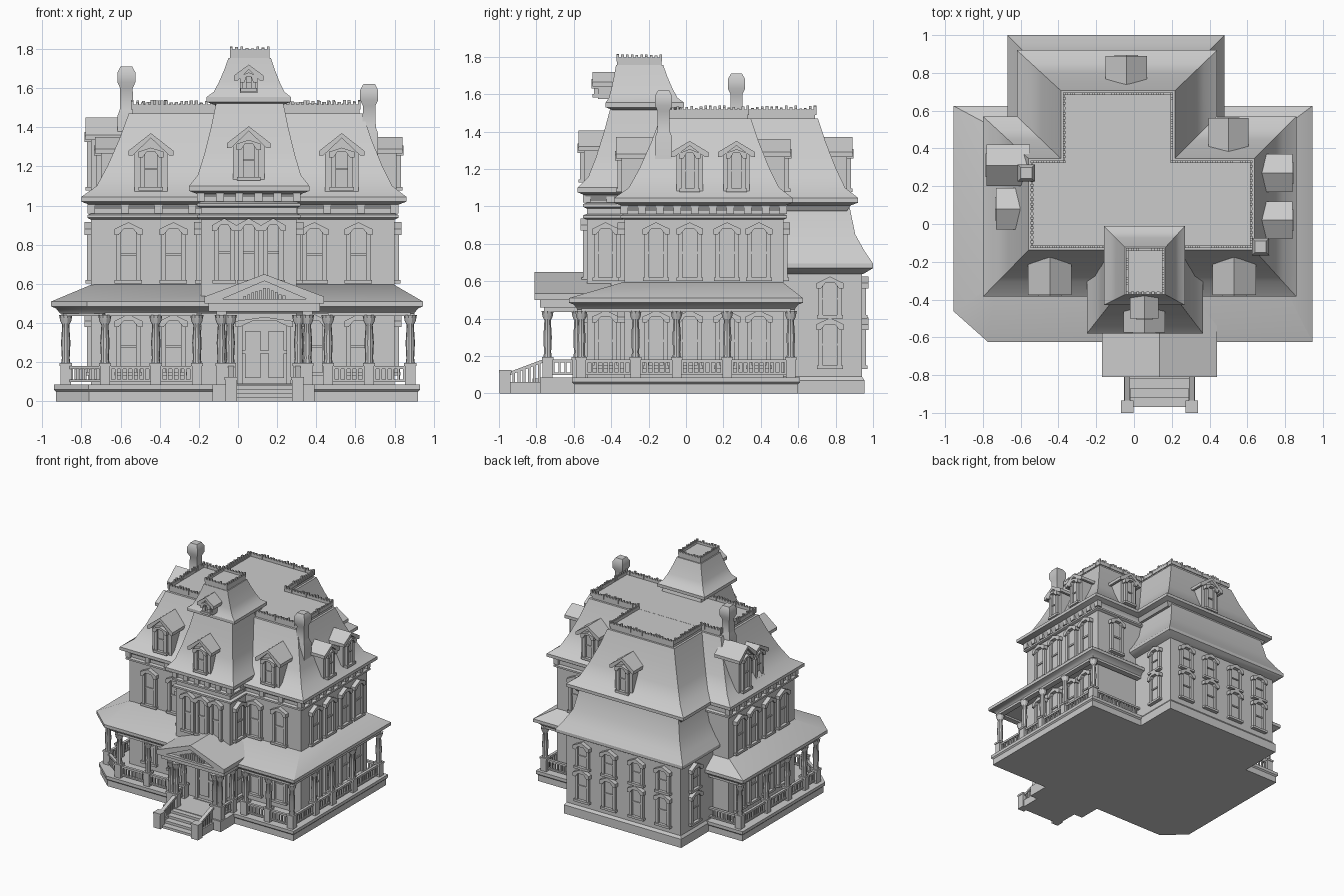
import bpy, bmesh, math, random
from mathutils import Vector, Matrix

random.seed(4)
cube = bpy.data.objects.get("Cube")
if cube:
    bpy.data.objects.remove(cube, do_unlink=True)

stone = bpy.data.materials.new("stone grey")
stone.use_nodes = True
stone.diffuse_color = (0.6, 0.6, 0.6, 1)
stone.node_tree.nodes["Principled BSDF"].inputs["Base Color"].default_value = (0.6, 0.6, 0.6, 1)

parts = {}
FRONT, RIGHT, BACK, LEFT = 0, math.pi / 2, math.pi, -math.pi / 2


# ---- helpers -------------------------------------------------------------
def loft(part, loops, m=Matrix()):
    """Skin a stack of equal closed loops and cap both ends."""
    bm = parts.setdefault(part, bmesh.new())
    rings = [[bm.verts.new(m @ Vector(p)) for p in loop] for loop in loops]
    n = len(rings[0])
    for a, b in zip(rings, rings[1:]):
        for i in range(n):
            j = (i + 1) % n
            bm.faces.new((a[i], a[j], b[j], b[i]))
    bm.faces.new(rings[0][::-1])
    bm.faces.new(rings[-1])


def rect(r, z, grow=0):
    x0, x1, y0, y1 = r
    x0, x1, y0, y1 = x0 - grow, x1 + grow, y0 - grow, y1 + grow
    return [(x0, y0, z), (x1, y0, z), (x1, y1, z), (x0, y1, z)]


def box(part, r, z0, z1, m=Matrix()):
    loft(part, [rect(r, z0), rect(r, z1)], m)


def post(part, x, y, half, z0, z1):
    box(part, (x - half, x + half, y - half, y + half), z0, z1)


def beam(part, p, q, width, height):
    p, q = Vector(p), Vector(q)
    s = (q - p).cross(Vector((0, 0, 1))).normalized() * width / 2
    up = Vector((0, 0, height))
    loft(part, [[e - s, e + s, e + s + up, e - s + up] for e in (p, q)])


def extrude_y(part, outline, y0, y1, m=Matrix()):
    loft(part, [[(x, y, z) for x, z in outline] for y in (y0, y1)], m)


def place(x, y, facing):
    return Matrix.Translation((x, y, 0)) @ Matrix.Rotation(facing, 4, 'Z')


def mansard(part, eave, deck, z0, z1, lip=0.015):
    curve = [(0, 0), (0.3, 0.13), (0.52, 0.38), (0.75, 0.7), (0.93, 1)]
    loops = [rect(eave, z0 - 0.07, -0.06), rect(eave, z0 - 0.04, -0.04), rect(eave, z0 - 0.025)]
    for t, h in curve:
        loops.append(rect([a + (b - a) * t for a, b in zip(eave, deck)], z0 + (z1 - z0) * h))
    loft(part, loops + [rect(deck, z1, lip - 0.015), rect(deck, z1 + 0.025, lip - 0.015)])


def window(x, y, facing, z, w=0.1, h=0.26, hood=0.05, part="windows"):
    m, a = place(x, y, facing), w / 2
    box(part, (-a, a, -0.006, 0.01), z, z + h, m)
    for s in (-1, 1):
        c = s * a
        box(part, (c - 0.012, c + 0.012, -0.022, 0.01), z, z + h, m)
    box(part, (-a, a, -0.014, 0.01), z + h * 0.48, z + h * 0.53, m)
    box(part, (-a - 0.02, a + 0.02, -0.03, 0.01), z - 0.018, z, m)
    b, t = a + 0.022, z + h
    extrude_y(part, [(-b, t - 0.03), (-a, t - 0.03), (-a * 0.5, t), (a * 0.5, t), (a, t - 0.03),
                     (b, t - 0.03), (b, t), (0, t + hood * 0.7), (-b, t)], -0.035, 0.01, m)


def dormer(x, y, facing, z, w, wall, rise, depth):
    m, a = place(x, y, facing), w / 2
    top, b = z + wall, w / 2 + 0.03
    extrude_y("dormers", [(-a, z), (a, z), (a, top), (0, top + rise - 0.02), (-a, top)], 0, depth, m)
    extrude_y("dormer_roofs", [(-b, top - 0.025), (-b + 0.02, top - 0.025), (0, top + rise - 0.025),
                               (b - 0.02, top - 0.025), (b, top - 0.025), (b, top), (0, top + rise),
                               (-b, top)], -0.03, depth, m)
    window(x, y, facing, z + 0.025, w * 0.5, wall - 0.03, 0.03, "dormer_windows")


def lathe(part, x, y, profile, sides=10):
    loft(part, [[(x + r * math.cos(i * math.tau / sides), y + r * math.sin(i * math.tau / sides), z)
                 for i in range(sides)] for r, z in profile])


def column(x, y):
    post("porch_columns", x, y, 0.026, 0.07, 0.18)
    post("porch_columns", x, y, 0.031, 0.18, 0.195)
    lathe("porch_columns", x, y, [(0.024, 0.19), (0.02, 0.22), (0.024, 0.3), (0.018, 0.39),
                                  (0.028, 0.41), (0.034, 0.44)])


def railing(p, q):
    p, q = Vector(p), Vector(q)
    for z, h in ((0.1, 0.012), (0.165, 0.016)):
        beam("porch_railing", (*p, z), (*q, z), 0.022, h)
    n = max(2, int((q - p).length / 0.028))
    for i in range(1, n):
        c = p.lerp(q, i / n)
        post("porch_railing", c.x, c.y, 0.006, 0.1, 0.17)


def cresting(part, points, z, height):
    for p, q in zip(points, points[1:]):
        p, q = Vector(p), Vector(q)
        beam(part, (*p, z), (*q, z), 0.012, height * 0.6)
        n = max(2, int((q - p).length / 0.025))
        for i in range(n + 1):
            c = p.lerp(q, i / n)
            post(part, c.x, c.y, 0.007, z, z + height * random.uniform(0.75, 1.1))


# ---- walls and foundation ---------------------------------------------------
main, wing, tower = (-0.75, 0.8, -0.33, 0.52), (-0.61, 0.42, 0.3, 0.94), (-0.19, 0.3, -0.53, 0.1)
box("main_walls", main, 0, 1.0)
box("wing_walls", wing, 0, 0.7)
box("tower_walls", tower, 0, 1.05)
loft("wing_base", [rect(wing, 0, 0.015), rect(wing, 0.07, 0.015), rect(wing, 0.09)])
for r, z in ((main, 0.93), (tower, 0.93), (tower, 0.99)):
    loft("wall_bands", [rect(r, z, 0.005), rect(r, z + 0.008, 0.02), rect(r, z + 0.022, 0.02), rect(r, z + 0.03)])


def porch_outline(g, z):
    return [(-0.93 - g, -0.45 - g / 2, z), (-0.76 - g / 2, -0.6 - g, z), (0.92 + g, -0.6 - g, z),
            (0.92 + g, 0.6 + g, z), (-0.93 - g, 0.6 + g, z)]


loft("porch_floor", [porch_outline(0, 0), porch_outline(0, 0.05), porch_outline(0.01, 0.06), porch_outline(0.01, 0.085)])
box("porch_floor", (-0.13, 0.39, -0.78, -0.5), 0, 0.085)

# ---- roofs ------------------------------------------------------------------
mansard("main_roof", (-0.8, 0.86, -0.385, 0.57), (-0.54, 0.62, -0.12, 0.33), 1.045, 1.47)
mansard("wing_roof", (-0.62, 0.44, 0.1, 0.92), (-0.37, 0.2, 0.2, 0.69), 1.045, 1.469)
mansard("tower_roof", (-0.25, 0.365, -0.58, 0.14), (-0.1, 0.22, -0.39, -0.05), 1.1, 1.53)
mansard("cupola_roof", (-0.16, 0.27, -0.43, -0.01), (-0.04, 0.16, -0.37, -0.13), 1.555, 1.755)
loft("wing_skirt_roof", [rect(wing, 0.64, 0.01), rect(wing, 0.67, 0.06), rect(wing, 0.695, 0.06),
                         rect(wing, 0.76, 0.015), rect(wing, 0.85, -0.035), rect(wing, 1.02, -0.07)])
inner = [(-0.74, -0.32), (-0.73, -0.32), (0.79, -0.32), (0.79, 0.51), (-0.74, 0.51)]
loft("porch_roof", [porch_outline(-0.02, 0.45), porch_outline(0, 0.475), porch_outline(0.025, 0.485),
                    porch_outline(0.025, 0.51), [(x, y, 0.6) for x, y in inner]])

# entry gable with recessed pediment
extrude_y("entry_gable", [(-0.15, 0.46), (0.42, 0.46), (0.42, 0.53), (0.135, 0.635), (-0.15, 0.53)], -0.78, -0.4)
extrude_y("entry_gable", [(-0.17, 0.51), (-0.17, 0.535), (0.135, 0.65), (0.44, 0.535), (0.44, 0.51),
                          (0.38, 0.51), (0.135, 0.615), (-0.11, 0.51)], -0.81, -0.4)
box("entry_gable", (-0.17, 0.44, -0.81, -0.5), 0.5, 0.522)
for i in range(11):
    x = 0.035 + i * 0.02
    h = 0.022 + 0.045 * (1 - abs(i - 5) / 5)
    post("pediment_ornament", x, -0.785, 0.007, 0.52, 0.52 + h * random.uniform(0.8, 1))

# deck and cupola cresting
cross = [(-0.54, -0.12), (0.62, -0.12), (0.62, 0.33), (0.2, 0.33), (0.2, 0.69), (-0.37, 0.69),
         (-0.37, 0.33), (-0.54, 0.33), (-0.54, -0.12)]
cresting("deck_cresting", cross, 1.49, 0.045)
cresting("cupola_cresting", [(-0.035, -0.365), (0.155, -0.365), (0.155, -0.135), (-0.035, -0.135),
                             (-0.035, -0.365)], 1.775, 0.036)

# brackets under the eaves
for r, z, skip in ((main, 0.96, 9), (tower, 1.02, 5)):
    for i in range(skip + 1):
        x = r[0] + (r[1] - r[0]) * i / skip
        y = r[2] + (r[3] - r[2]) * i / skip
        post("eave_brackets", x, r[2], 0.02, z, z + 0.05)
        for side in r[:2]:
            post("eave_brackets", side, y, 0.02, z, z + 0.05)

# ---- dormers ----------------------------------------------------------------
for x in (-0.445, 0.53):
    dormer(x, -0.345, FRONT, 1.07, 0.17, 0.21, 0.09, 0.22)
for y in (0.02, 0.27):
    dormer(0.81, y, RIGHT, 1.07, 0.14, 0.22, 0.06, 0.2)
dormer(-0.7, 0.08, LEFT, 1.07, 0.16, 0.22, 0.06, 0.2)
dormer(-0.75, 0.31, LEFT, 1.07, 0.16, 0.29, 0.09, 0.2)
dormer(-0.04, 0.86, BACK, 1.07, 0.16, 0.22, 0.08, 0.22)
dormer(0.5, 0.53, BACK, 1.07, 0.15, 0.22, 0.07, 0.2)
dormer(0.055, -0.545, FRONT, 1.12, 0.16, 0.2, 0.085, 0.22)
dormer(0.055, -0.47, FRONT, 1.575, 0.09, 0.09, 0.055, 0.14)

# ---- windows and door -------------------------------------------------------
for x in (-0.56, -0.33, 0.39, 0.615):
    window(x, -0.33, FRONT, 0.62)
    window(x, -0.33, FRONT, 0.15)
for x in (-0.07, 0.055, 0.18):
    window(x, -0.53, FRONT, 0.62, 0.08, 0.28)
for y in (-0.16, 0.02, 0.22, 0.39):
    for x, f in ((0.8, RIGHT), (-0.75, LEFT)):
        window(x, y, f, 0.62)
        window(x, y, f, 0.15)
for x, f in ((0.3, RIGHT), (-0.19, LEFT)):
    window(x, -0.43, f, 0.62)
    window(x, -0.43, f, 0.15)
for z, h in ((0.15, 0.22), (0.42, 0.17)):
    for x in (-0.46, -0.22, 0.03, 0.27):
        window(x, 0.94, BACK, z, 0.1, h)
    for x, f in ((0.42, RIGHT), (-0.61, LEFT)):
        window(x, 0.77, f, z, 0.1, h)
window(0.62, 0.52, BACK, 0.62)
window(0.135, -0.53, FRONT, 0.09, 0.25, 0.32, 0.03, "front_door")
for x in (0.075, 0.195):
    box("front_door", (x - 0.04, x + 0.04, -0.545, -0.53), 0.12, 0.36)

# ---- porch columns and railing ----------------------------------------------
left_run = [(-0.21, -0.56), (-0.42, -0.56), (-0.68, -0.56), (-0.88, -0.42), (-0.88, -0.27),
            (-0.88, -0.05), (-0.88, 0.22), (-0.88, 0.56), (-0.61, 0.56)]
right_run = [(0.46, -0.56), (0.67, -0.56), (0.88, -0.56), (0.88, -0.27), (0.88, -0.05),
             (0.88, 0.22), (0.88, 0.56), (0.42, 0.56)]
for run in (left_run, right_run):
    for p in run[:-1]:
        column(*p)
    for p, q in zip(run, run[1:]):
        railing(p, q)
        beam("porch_beam", (*p, 0.435), (*q, 0.435), 0.045, 0.03)
for s in (-1, 1):
    x = 0.135 + s * 0.22
    column(x, -0.74)
    column(x - s * 0.045, -0.74)
    column(x, -0.58)
    railing((x, -0.74), (x, -0.58))
    beam("porch_beam", (x, -0.76, 0.435), (x, -0.5, 0.435), 0.05, 0.03)

# ---- entry steps --------------------------------------------------------------
for i in range(4):
    box("entry_steps", (-0.03, 0.3, -0.97 + i * 0.05, -0.76), i * 0.02, 0.02 + i * 0.02)
for x in (-0.035, 0.305):
    post("step_posts", x, -0.967, 0.03, 0, 0.11)
    post("step_posts", x, -0.967, 0.033, 0.11, 0.125)
    beam("step_rails", (x, -0.95, 0), (x, -0.77, 0.0), 0.035, 0.06)
    beam("step_rails", (x, -0.95, 0.095), (x, -0.75, 0.17), 0.03, 0.018)
    for i in range(6):
        post("step_rails", x, -0.92 + i * 0.027, 0.007, 0.05, 0.11 + i * 0.01)

# ---- chimneys -----------------------------------------------------------------
for name, x, y, z in (("left_chimney", -0.57, 0.27, 1.71), ("right_chimney", 0.67, -0.12, 1.62)):
    r = (x, x, y, y)
    loft(name, [rect(r, z - 0.5, 0.048), rect(r, z - 0.25, 0.045), rect(r, z - 0.22, 0.034),
                rect(r, z - 0.11, 0.032), rect(r, z - 0.08, 0.046), rect(r, z - 0.03, 0.046), rect(r, z, 0.03)])

# ---- turn every part into an object ---------------------------------------------
for name, bm in parts.items():
    bmesh.ops.remove_doubles(bm, verts=bm.verts, dist=0.00001)
    bmesh.ops.recalc_face_normals(bm, faces=bm.faces)
    mesh = bpy.data.meshes.new(name)
    bm.to_mesh(mesh)
    bm.free()
    mesh.materials.append(stone)
    ob = bpy.data.objects.new(name, mesh)
    bpy.context.collection.objects.link(ob)
    bpy.ops.object.select_all(action='DESELECT')
    ob.select_set(True)
    bpy.context.view_layer.objects.active = ob
    bpy.ops.object.shade_smooth_by_angle(angle=math.radians(32))
